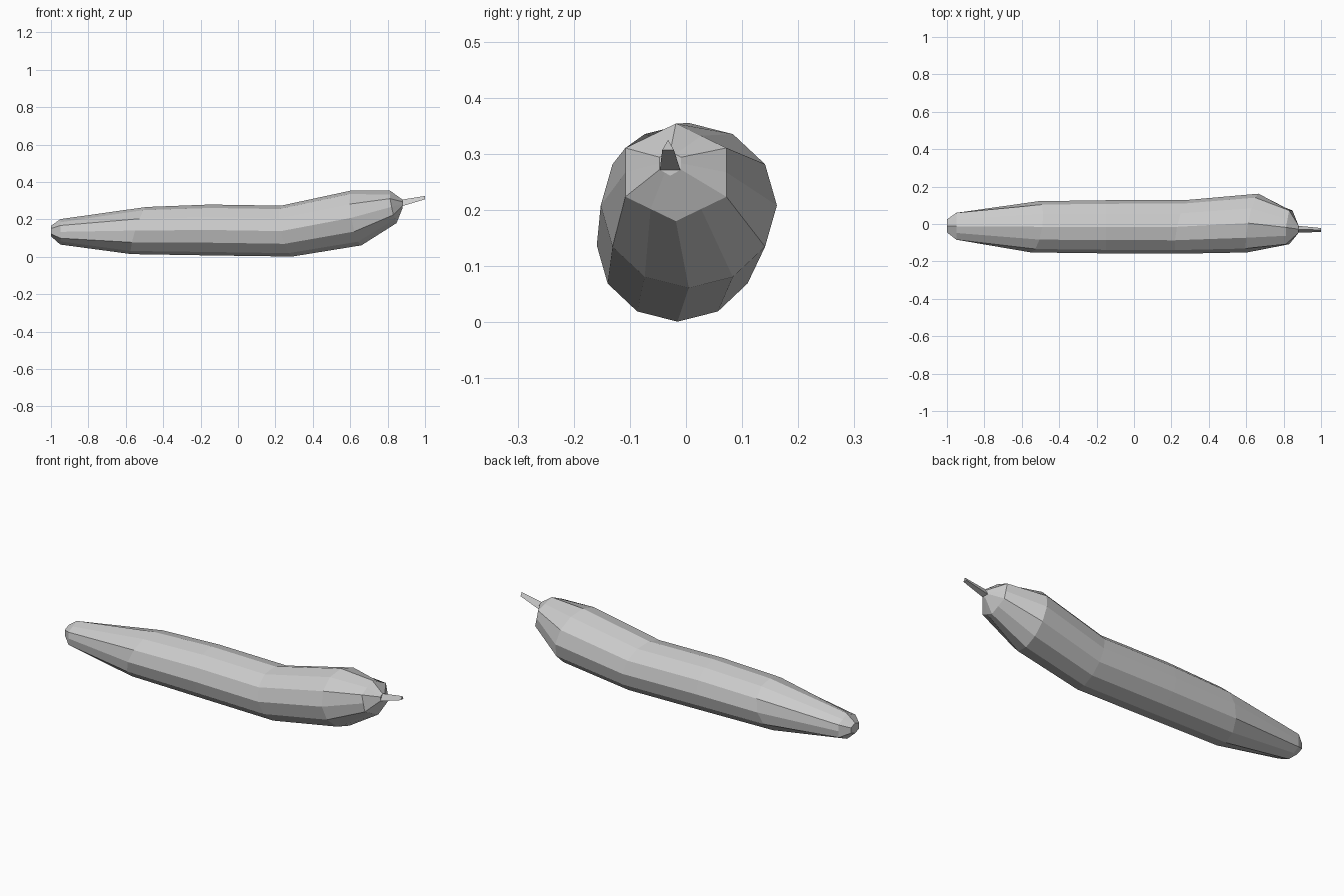
import bpy, bmesh, math
from mathutils import Vector

cube = bpy.data.objects.get("Cube")
if cube:
    bpy.data.objects.remove(cube, do_unlink=True)

grey = bpy.data.materials.new("light_grey")
grey.use_nodes = True
colour = (0.6, 0.6, 0.6, 1)
grey.diffuse_color = colour
grey.node_tree.nodes["Principled BSDF"].inputs["Base Color"].default_value = colour


def ring(x, y, z, ry, rz, lean=0, yaw=0, sides=12, count=12):
    """Points round a leaning polygon, resampled to count points."""
    step = count // sides
    corners = []
    for i in range(sides):
        a = 2 * math.pi * i / sides
        s, c = math.sin(a), -math.cos(a)
        corners.append(Vector((x + yaw * s - lean * c, y + ry * s, z + rz * c)))
    return [corners[i // step].lerp(corners[(i // step + 1) % sides], i % step / step)
            for i in range(count)]


def loft(name, rings):
    """Skin consecutive rings and close both ends."""
    bm = bmesh.new()
    loops = [[bm.verts.new(p) for p in r] for r in rings]
    for a, b in zip(loops, loops[1:]):
        for i in range(len(a)):
            j = (i + 1) % len(a)
            bm.faces.new((a[i], a[j], b[j], b[i]))
    bm.faces.new(loops[0])
    bm.faces.new(loops[-1])
    bmesh.ops.recalc_face_normals(bm, faces=bm.faces)
    mesh = bpy.data.meshes.new(name)
    bm.to_mesh(mesh)
    bm.free()
    mesh.materials.append(grey)
    obj = bpy.data.objects.new(name, mesh)
    bpy.context.collection.objects.link(obj)


# Curved body, from blunt tip to stem end
loft("vegetable_body", [
    ring(-1.0, -0.01, 0.137, 0.04, 0.028, sides=6),
    ring(-0.95, -0.012, 0.133, 0.083, 0.068, sides=6),
    ring(-0.53, -0.015, 0.14, 0.137, 0.126, -0.04, 0.02),
    ring(-0.15, -0.015, 0.143, 0.142, 0.136),
    ring(0.26, -0.015, 0.137, 0.144, 0.136, 0.03, 0.03),
    ring(0.635, 0.005, 0.208, 0.157, 0.147, 0.025, 0.03),
    ring(0.83, -0.018, 0.267, 0.104, 0.087, 0.018, 0.01, sides=6),
    ring(0.88, -0.028, 0.283, 0.022, 0.022, sides=6),
])

# Thin tapered three-sided stem
loft("stem", [
    ring(0.87, -0.028, 0.28, 0.022, -0.024, sides=3, count=3),
    ring(1.0, -0.032, 0.313, 0.012, -0.012, sides=3, count=3),
])
